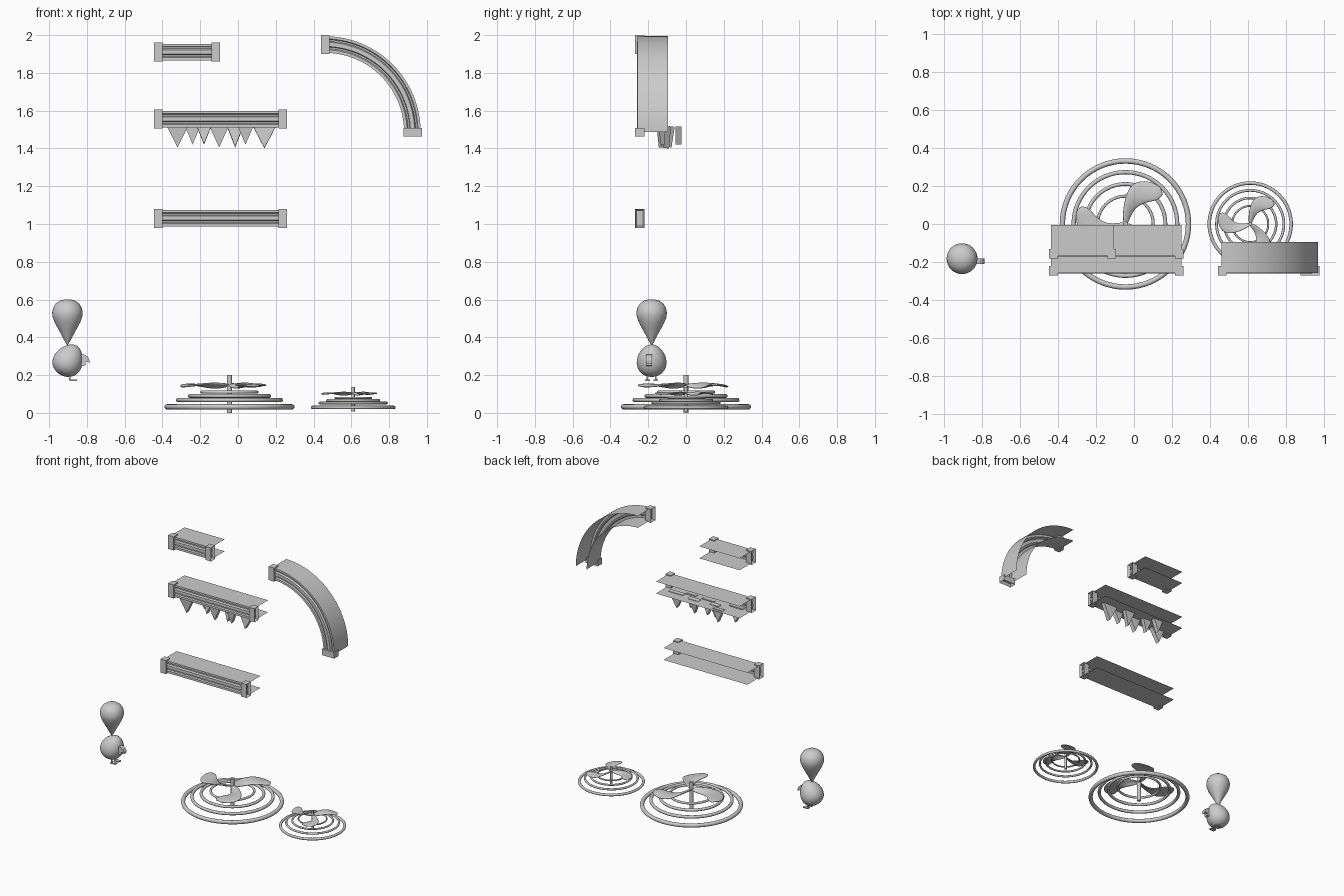
import bpy, bmesh, math
from mathutils import Matrix, Vector

if "Cube" in bpy.data.objects:
    bpy.data.objects.remove(bpy.data.objects["Cube"])


def make(name, verts, faces, angle=None):
    me = bpy.data.meshes.new(name)
    me.from_pydata(verts, [], faces)
    me.update()
    ob = bpy.data.objects.new(name, me)
    bpy.context.collection.objects.link(ob)
    if angle:
        smooth(ob, angle)
    return ob


def smooth(ob, angle):
    bpy.ops.object.select_all(action='DESELECT')
    ob.select_set(True)
    bpy.context.view_layer.objects.active = ob
    bpy.ops.object.shade_smooth_by_angle(angle=math.radians(angle))


def grid_faces(rows, cols, wrap=False):
    n = cols if wrap else cols - 1
    return [(r * cols + c, r * cols + (c + 1) % cols, (r + 1) * cols + (c + 1) % cols, (r + 1) * cols + c)
            for r in range(rows - 1) for c in range(n)]


def box(name, center, size, rot=None):
    bm = bmesh.new()
    bmesh.ops.create_cube(bm, size=1, matrix=Matrix.Diagonal((*size, 1)))
    me = bpy.data.meshes.new(name)
    bm.to_mesh(me)
    bm.free()
    ob = bpy.data.objects.new(name, me)
    ob.location = center
    if rot:
        ob.rotation_euler = rot
    bpy.context.collection.objects.link(ob)
    return ob


def lathe(name, profile, matrix=Matrix(), seg=32):
    verts = [matrix @ Vector((r * math.cos(2 * math.pi * i / seg), r * math.sin(2 * math.pi * i / seg), z))
             for r, z in profile for i in range(seg)]
    n = len(profile)
    faces = grid_faces(n, seg, True) + [tuple(range(seg))[::-1], tuple(range((n - 1) * seg, n * seg))]
    return make(name, verts, faces, 50)


# ---- fans: stepped rings, post and three curved blades ----
LEAD = [(-.012, 0), (-.015, .07), (0, .15), (.035, .222), (.12, .232), (.185, .195)]
TRAIL = [(.012, 0), (.03, .05), (.06, .09), (.11, .115), (.17, .12), (.2, .155)]


def fan(name, x, s, z0):
    for i, (R, r, z) in enumerate([(.331, .014, .032), (.272, .011, .068), (.21, .010, .09), (.146, .008, .11)]):
        bpy.ops.mesh.primitive_torus_add(major_radius=R * s, minor_radius=r * s, major_segments=64,
                                         minor_segments=12, location=(x, 0, z * s + z0))
        bpy.context.object.name = f"{name}_ring_{i}"
        smooth(bpy.context.object, 60)
    lathe(name + "_post", [(.013 * s, 0), (.013 * s, .2 * s)], Matrix.Translation((x, 0, z0)), 16)
    for k in range(3):
        verts = []
        for i, (a, b) in enumerate(zip(LEAD, TRAIL)):
            for j in range(4):
                t = j / 3
                p = Vector(a).lerp(Vector(b), t)
                h = .143 + .012 * math.sin(i * 1.2) * (1 - 2 * t) - .008 * (t - .5) + .006 * math.sin(math.pi * t)
                verts.append((p.x * s, p.y * s, h * s))
        ob = make(f"{name}_blade_{k}", verts, grid_faces(6, 4))
        ob.location = (x, 0, z0)
        ob.rotation_euler.z = k * math.tau / 3
        m = ob.modifiers.new("thick", 'SOLIDIFY')
        m.thickness, m.offset = .012 * s, 0
        m = ob.modifiers.new("round", 'SUBSURF')
        m.levels = m.render_levels = 2
        for p in ob.data.polygons:
            p.use_smooth = True


fan("large_fan", -.045, 1, 0)
fan("small_fan", .61, .65, .008)

# ---- platforms: open-backed channel with moulded front (y from front, height offset) ----
PROFILE = [(.175, .044), (.012, .044), (.012, .030), (.022, .026), (.022, .018), (.010, .012), (.010, -.010),
           (.020, -.014), (.020, -.022), (.012, -.028), (.012, -.044), (.175, -.044)]


def cap(name, center, outward, rot=0):
    ob = box(name, center, (.045, .05, .1), (0, rot, 0))
    # shallow socket in the outer end
    bm = bmesh.new()
    bm.from_mesh(ob.data)
    bm.normal_update()
    f = [f for f in bm.faces if f.normal.x * outward > .9]
    bmesh.ops.inset_region(bm, faces=f, thickness=.012)
    bmesh.ops.translate(bm, verts=f[0].verts, vec=(-.02 * outward, 0, 0))
    bm.to_mesh(ob.data)
    bm.free()


def platform(name, x0, x1, y, z):
    verts = [(x, y + py, z + pz) for x in (x0 + .01, x1 - .01) for py, pz in PROFILE]
    make(name + "_channel", verts, grid_faces(2, len(PROFILE)))
    cap(name + "_cap_left", (x0 + .0225, y + .025, z), -1)
    cap(name + "_cap_right", (x1 - .0225, y + .025, z), 1)


platform("low_platform", -.445, .26, -.27, 1.03)
platform("spiked_platform", -.445, .26, -.18, 1.555)
platform("short_platform", -.445, -.095, -.18, 1.91)

# ---- quarter arch ----
N = 32
verts = []
for i in range(N + 1):
    a = math.pi / 2 * (1 - i / N)
    for py, pd in PROFILE:
        r = .463 + pd
        verts.append((.46 + r * math.cos(a), -.27 + py, 1.487 + r * math.sin(a)))
make("arch_channel", verts, grid_faces(N + 1, len(PROFILE)), 20)
cap("arch_cap_top", (.4625, -.245, 1.95), -1)
cap("arch_cap_bottom", (.925, -.245, 1.485), 1, math.pi / 2)

# ---- hanging wedge spikes under the middle platform (x, y, width, length, lean) ----
for i, (x, y, w, h, lean) in enumerate([
        (-.32, -.14, .11, .11, .1), (-.24, -.04, .08, .095, 0), (-.18, -.085, .075, .095, -.12),
        (-.10, -.125, .10, .11, .08), (-.015, -.075, .085, .11, -.15), (.04, -.13, .08, .095, .12),
        (.14, -.095, .12, .115, -.08)]):
    verts = [(px, sy * .015, pz) for sy in (-1, 1) for px, pz in ((-w / 2, 0), (w / 2, 0), (0, -h))]
    ob = make(f"spike_{i}", verts, [(0, 2, 1), (3, 4, 5), (0, 1, 4, 3), (1, 2, 5, 4), (2, 0, 3, 5)])
    ob.location = (x, y, 1.516)
    ob.rotation_euler.x = lean

# ---- bird with balloon-shaped top ----
X, Y = -.903, -.182
lathe("balloon", [(.002, .36), (.012, .375), (.03, .41), (.05, .446), (.068, .48), (.078, .507), (.081, .53),
                  (.076, .556), (.062, .579), (.04, .594), (.018, .6), (.001, .601)],
      Matrix.Translation((X, Y, 0)))
egg = []
for i in range(17):
    t = math.pi * i / 16
    z = -math.cos(t)
    egg.append((max(.0005, .078 * math.sin(t) * (1 - .16 * z)), .088 * z + .004))
lathe("bird_body", egg, Matrix.Translation((X + .004, Y, .275)) @ Matrix.Rotation(math.radians(28), 4, 'Y'))
# hooked beak, a side outline given thickness
out = [(-.84, .308), (-.812, .308), (-.795, .297), (-.785, .278), (-.787, .262), (-.796, .272), (-.808, .268),
       (-.808, .252), (-.822, .248), (-.84, .26)]
n = len(out)
make("beak", [(x, y, z) for y in (-.211, -.181) for x, z in out],
     [tuple(range(n)), tuple(range(2 * n - 1, n - 1, -1))]
     + [(i, i + n, (i + 1) % n + n, (i + 1) % n) for i in range(n)])
for side in (-1, 1):
    y = Y + side * .022
    box(f"leg_{side}", (-.89, y, .188), (.008, .008, .03))
    box(f"foot_{side}", (-.873, y, .172), (.04, .026, .007))
